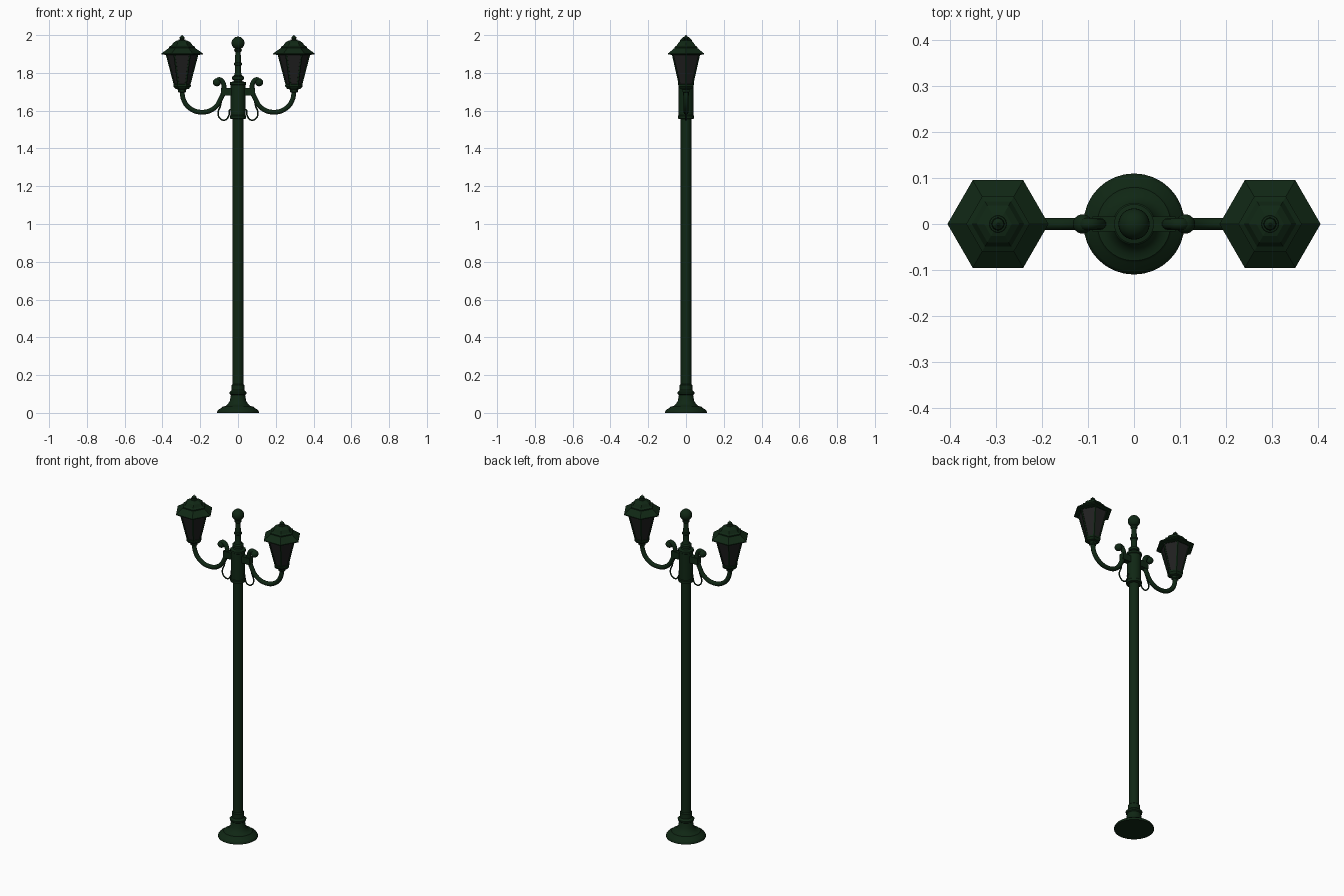
import bpy, bmesh, math
from mathutils import Vector

if "Cube" in bpy.data.objects:
    bpy.data.objects.remove(bpy.data.objects["Cube"])


def material(name, col):
    m = bpy.data.materials.new(name)
    m.diffuse_color = (*col, 1)
    m.use_nodes = True
    m.node_tree.nodes["Principled BSDF"].inputs["Base Color"].default_value = m.diffuse_color
    return m


GREEN = material("dark_green_iron", (0.005, 0.02, 0.007))
GLASS = material("smoked_glass", (0.014, 0.014, 0.014))


def finish(bm, name, mats, smooth=True):
    bmesh.ops.recalc_face_normals(bm, faces=bm.faces)
    me = bpy.data.meshes.new(name)
    bm.to_mesh(me)
    bm.free()
    for m in mats:
        me.materials.append(m)
    ob = bpy.data.objects.new(name, me)
    bpy.context.collection.objects.link(ob)
    if smooth:
        bpy.ops.object.select_all(action='DESELECT')
        ob.select_set(True)
        bpy.context.view_layer.objects.active = ob
        bpy.ops.object.shade_smooth_by_angle(angle=math.radians(35))
    return ob


def lathe(bm, profile, n, cx=0):
    """Turn an (r, z) profile into a capped solid with n sides; returns side faces."""
    rings = [[bm.verts.new((cx + r * math.cos(2 * math.pi * i / n),
                            r * math.sin(2 * math.pi * i / n), z)) for i in range(n)]
             for r, z in profile]
    sides = [bm.faces.new((a[i], a[(i + 1) % n], b[(i + 1) % n], b[i]))
             for a, b in zip(rings, rings[1:]) for i in range(n)]
    bm.faces.new(rings[0][::-1])
    bm.faces.new(rings[-1])
    return sides


def turned(name, profile, n=32, cx=0, smooth=True):
    bm = bmesh.new()
    lathe(bm, profile, n, cx)
    return finish(bm, name, [GREEN], smooth)


def ball(name, r, loc):
    bm = bmesh.new()
    bmesh.ops.create_uvsphere(bm, u_segments=24, v_segments=14, radius=r)
    bmesh.ops.translate(bm, verts=bm.verts, vec=Vector(loc))
    return finish(bm, name, [GREEN])


def rod(name, pts, radius):
    """Round bar following (x, z) points in the plane of the arms."""
    cu = bpy.data.curves.new(name, 'CURVE')
    cu.dimensions = '3D'
    cu.bevel_depth = radius
    cu.bevel_resolution = 3
    cu.resolution_u = 8
    cu.use_fill_caps = True
    sp = cu.splines.new('BEZIER')
    sp.bezier_points.add(len(pts) - 1)
    for p, (x, z) in zip(sp.bezier_points, pts):
        p.co = (x, 0, z)
        p.handle_left_type = p.handle_right_type = 'AUTO'
    cu.materials.append(GREEN)
    ob = bpy.data.objects.new(name, cu)
    bpy.context.collection.objects.link(ob)
    return ob


# Base, pole, collar and top spindle
turned("base", [(.11, 0), (.11, .008), (.103, .018), (.085, .028), (.08, .034),
                (.066, .036), (.052, .048), (.043, .065), (.038, .095), (.045, .1),
                (.046, .11), (.038, .116), (.034, .12), (.034, .148), (.029, .153)])
turned("pole", [(.028, .1), (.028, 1.6)])
turned("collar", [(.03, 1.555), (.043, 1.558), (.043, 1.572), (.039, 1.576),
                  (.039, 1.735), (.043, 1.738), (.043, 1.75), (.03, 1.754)])
turned("top_spindle", [(.026, 1.75), (.022, 1.762), (.031, 1.766), (.031, 1.78),
                       (.021, 1.786), (.017, 1.8), (.017, 1.84), (.021, 1.843),
                       (.021, 1.852), (.016, 1.856), (.014, 1.91), (.02, 1.918),
                       (.02, 1.925), (.012, 1.93)])
ball("top_ball", .034, (0, 0, 1.958))

for side, s in (("left", -1), ("right", 1)):
    cx = s * .296

    # Curved arm ending in a scroll, with a bracket into the collar
    arm = [(.296, 1.715), (.289, 1.66), (.255, 1.613), (.19, 1.592), (.125, 1.614),
           (.09, 1.665), (.075, 1.71), (.079, 1.748), (.1, 1.765), (.116, 1.752)]
    rod(side + "_arm", [(s * x, z) for x, z in arm], .013)
    ball(side + "_scroll_ball", .021, (s * .112, 0, 1.75))
    bm = bmesh.new()
    bmesh.ops.create_cube(bm, size=1)
    bmesh.ops.scale(bm, verts=bm.verts, vec=(.06, .032, .04))
    bmesh.ops.translate(bm, verts=bm.verts, vec=(s * .06, 0, 1.7))
    finish(bm, side + "_bracket", [GREEN], False)

    # Thin wire loop hanging below the arm
    wire = [(.03, 1.605), (.043, 1.605), (.048, 1.575), (.07, 1.55), (.098, 1.562),
            (.105, 1.592), (.093, 1.625), (.086, 1.67)]
    rod(side + "_wire_loop", [(s * x, z) for x, z in wire], .004)

    # Cup and six-sided lantern body with recessed panes
    turned(side + "_lantern_cup", [(.014, 1.695), (.022, 1.7), (.022, 1.712), (.036, 1.716),
                                   (.046, 1.728), (.046, 1.736)], 6, cx, False)
    bm = bmesh.new()
    panes = lathe(bm, [(.043, 1.732), (.087, 1.9)], 6, cx)
    bmesh.ops.recalc_face_normals(bm, faces=bm.faces)
    bmesh.ops.inset_individual(bm, faces=panes, thickness=.009, depth=0)
    bmesh.ops.inset_individual(bm, faces=panes, thickness=.0005, depth=-.005)
    for f in panes:
        f.material_index = 1
    finish(bm, side + "_lantern_body", [GREEN, GLASS], False)

    # Stepped six-sided roof and finial
    turned(side + "_lantern_roof", [(.085, 1.895), (.11, 1.898), (.11, 1.903), (.069, 1.932),
                                    (.069, 1.938), (.057, 1.944), (.046, 1.96),
                                    (.03, 1.97), (.018, 1.973)], 6, cx, False)
    turned(side + "_lantern_finial", [(.02, 1.968), (.018, 1.976), (.01, 1.978), (.014, 1.984),
                                      (.012, 1.99), (.005, 1.995), (.002, 2)], 16, cx)
